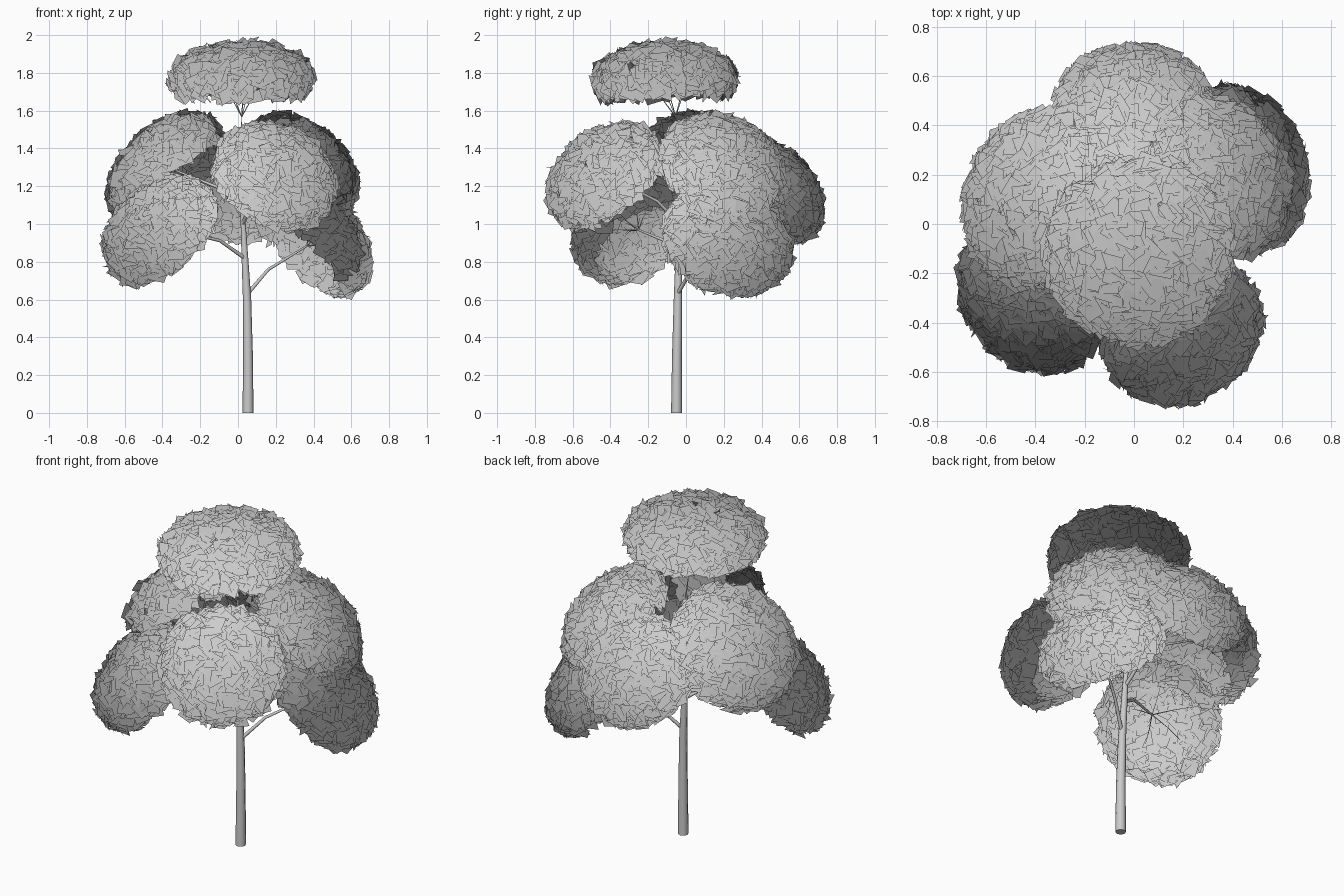
import bpy, bmesh, math, random
from mathutils import Vector, Matrix

if "Cube" in bpy.data.objects:
    bpy.data.objects.remove(bpy.data.objects["Cube"])

random.seed(7)


def leaf_dome(name, centre, axis, radius, depth, low, count=600, leaf=0.082):
    """Hollow cap of an ellipsoid (axis height 1 down to low) covered in loosely tilted square leaves."""
    bm = bmesh.new()
    axis = Vector(axis).normalized()
    frame = axis.to_track_quat('Z', 'Y').to_matrix()
    normals = []
    for i in range(count):
        t = 1 - (1 - low) * (i + 0.5) / count
        a = i * 2.399963 + random.uniform(-0.15, 0.15)
        r = math.sqrt(1 - t * t)
        unit = Vector((r * math.cos(a), r * math.sin(a), t))
        pos = Vector((unit.x * radius, unit.y * radius, unit.z * depth)) * random.uniform(0.96, 1.02)
        out = Vector((unit.x / radius, unit.y / radius, unit.z / depth)).normalized()
        nor = (out + Vector([random.uniform(-0.6, 0.6) for _ in range(3)])).normalized()
        turn = nor.to_track_quat('Z', 'Y').to_matrix() @ Matrix.Rotation(random.uniform(0, math.tau), 3, 'Z')
        h = leaf / 2 * random.uniform(0.9, 1.1)
        corners = [Vector((x * h, y * h, 0)) for x, y in ((-1, -1), (1, -1), (1, 1), (-1, 1))]
        bm.faces.new([bm.verts.new(Vector(centre) + frame @ (pos + turn @ c)) for c in corners])
        normals += [(Vector(centre) + frame @ pos - Vector((0, 0, 0.9))).normalized()] * 4
    mesh = bpy.data.meshes.new(name)
    bm.to_mesh(mesh)
    bm.free()
    # shade the whole crown as one soft ball
    mesh.normals_split_custom_set_from_vertices(normals)
    bpy.context.collection.objects.link(bpy.data.objects.new(name, mesh))


def limbs(name, paths, sides=2):
    """Tapered round tubes; each path is a list of (point, radius)."""
    cu = bpy.data.curves.new(name, 'CURVE')
    cu.dimensions = '3D'
    cu.bevel_depth = 1.0
    cu.bevel_resolution = sides
    cu.use_fill_caps = True
    for path in paths:
        sp = cu.splines.new('POLY')
        sp.points.add(len(path) - 1)
        for p, (co, r) in zip(sp.points, path):
            p.co = (*co, 1)
            p.radius = r
    ob = bpy.data.objects.new(name, cu)
    bpy.context.collection.objects.link(ob)
    bpy.ops.object.select_all(action='DESELECT')
    ob.select_set(True)
    bpy.context.view_layer.objects.active = ob
    bpy.ops.object.convert(target='MESH')
    bpy.ops.object.shade_smooth_by_angle(angle=math.radians(60))


# name, centre, outward axis, radius, depth, lower cut, where its branch leaves the trunk
clusters = [
    ("top_foliage", (0.02, -0.11, 1.765), (-0.02, -0.03, 1), 0.365, 0.19, -0.45, (0.02, -0.03, 1.45)),
    ("front_foliage", (0.195, -0.43, 1.25), (0.38, -0.60, 0.72), 0.32, 0.21, -0.45, (0.025, -0.035, 1.0)),
    ("left_foliage", (-0.385, 0.10, 1.29), (-0.68, 0.20, 0.70), 0.35, 0.21, -0.45, (0.025, -0.035, 1.08)),
    ("lower_left_foliage", (-0.415, -0.285, 0.965), (-0.60, -0.45, 0.66), 0.32, 0.20, -0.45, (0.035, -0.04, 0.82)),
    ("right_foliage", (0.335, 0.19, 1.30), (0.60, 0.35, 0.70), 0.325, 0.20, -0.4, (0.02, -0.03, 1.15)),
    ("lower_right_foliage", (0.41, 0.22, 0.91), (0.68, 0.28, 0.68), 0.335, 0.21, -0.45, (0.05, -0.045, 0.63)),
    ("back_foliage", (0.0, 0.46, 1.18), (0.0, 0.72, 0.69), 0.305, 0.20, -0.4, (0.03, -0.035, 0.92)),
]

# trunk
limbs("trunk", [[((0.053, -0.05, 0), 0.029), ((0.053, -0.048, 0.3), 0.026),
                 ((0.048, -0.043, 0.6), 0.022), ((0.035, -0.038, 0.85), 0.017),
                 ((0.025, -0.035, 1.05), 0.012), ((0.02, -0.03, 1.45), 0.006)]], 2)

branches, twigs = [], []
for name, centre, axis, radius, depth, low, start in clusters:
    s, c, n = Vector(start), Vector(centre), Vector(axis).normalized()
    leaf_dome(name, c, n, radius, depth, low)
    top = name == "top_foliage"
    thick = 0.004 if top else 0.011
    fork = s.lerp(c + n * depth * 0.4, 0.3 if top else 0.75)
    mid = s.lerp(fork, 0.35) + Vector((0, 0, 0.0 if top else 0.04))
    branches.append([(s, thick), (mid, thick * 0.8), (fork, thick * 0.5)])
    # thin twigs fanning out under the leaves
    frame = n.to_track_quat('Z', 'Y').to_matrix()
    for k in range(5):
        a = k * math.tau / 5 + 0.4
        tip = c + frame @ Vector((0.55 * radius * math.cos(a), 0.55 * radius * math.sin(a), 0.6 * depth))
        twigs.append([(fork, 0.003), (fork.lerp(tip, 0.5) + n * 0.02, 0.002), (tip, 0.001)])

limbs("branches", branches, 2)
limbs("twigs", twigs, 0)
